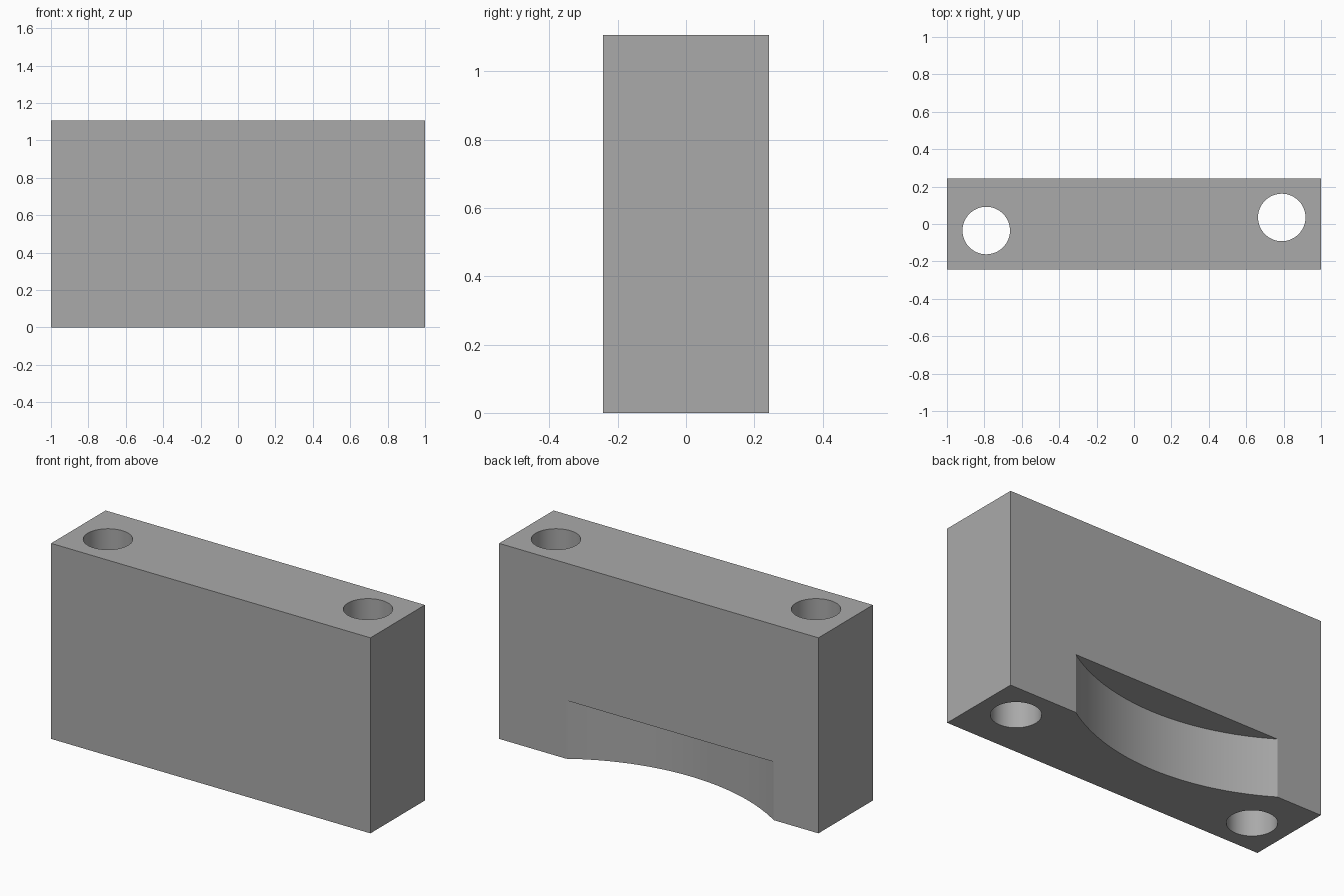
import bpy
import math

if "Cube" in bpy.data.objects:
    bpy.data.objects.remove(bpy.data.objects["Cube"], do_unlink=True)

LENGTH, DEPTH, HEIGHT = 2.0, 0.487, 1.107
HOLE_RADIUS = 0.127
NOTCH_X, NOTCH_HALF, NOTCH_DEPTH, NOTCH_HEIGHT = -0.07, 0.65, 0.19, 0.33

grey = bpy.data.materials.new("plain grey")
grey.use_nodes = True
colour = (0.4, 0.4, 0.4, 1)
grey.diffuse_color = colour
grey.node_tree.nodes["Principled BSDF"].inputs["Base Color"].default_value = colour


def cylinder(name, x, y, radius, bottom, top, sides):
    bpy.ops.mesh.primitive_cylinder_add(
        vertices=sides, radius=radius, depth=top - bottom,
        location=(x, y, (top + bottom) / 2))
    obj = bpy.context.object
    obj.name = name
    obj.data.materials.append(grey)
    return obj


# Main block
bpy.ops.mesh.primitive_cube_add(size=1, location=(0, 0, HEIGHT / 2))
block = bpy.context.object
block.name = "block"
block.scale = (LENGTH, DEPTH, HEIGHT)
bpy.ops.object.transform_apply(location=False, rotation=False, scale=True)
block.data.materials.append(grey)

# Two bolt holes, offset to opposite sides of the centre line
cutters = [cylinder("bolt_hole_cutter", side * 0.79, side * 0.035,
                    HOLE_RADIUS, -0.1, HEIGHT + 0.1, 64) for side in (-1, 1)]

# Shallow curved notch at the bottom of the back
radius = (NOTCH_HALF ** 2 + NOTCH_DEPTH ** 2) / (2 * NOTCH_DEPTH)
cutters.append(cylinder("notch_cutter", NOTCH_X, DEPTH / 2 - NOTCH_DEPTH + radius,
                        radius, -0.1, NOTCH_HEIGHT, 128))

for cutter in cutters:
    cut = block.modifiers.new(cutter.name, "BOOLEAN")
    cut.operation = "DIFFERENCE"
    cut.solver = "EXACT"
    cut.object = cutter

# Bake the cuts and smooth the curved walls
bpy.ops.object.select_all(action="DESELECT")
block.select_set(True)
bpy.context.view_layer.objects.active = block
for cutter in cutters:
    bpy.ops.object.modifier_apply(modifier=cutter.name)
    bpy.data.objects.remove(cutter, do_unlink=True)
bpy.ops.object.shade_smooth_by_angle(angle=math.radians(30))
